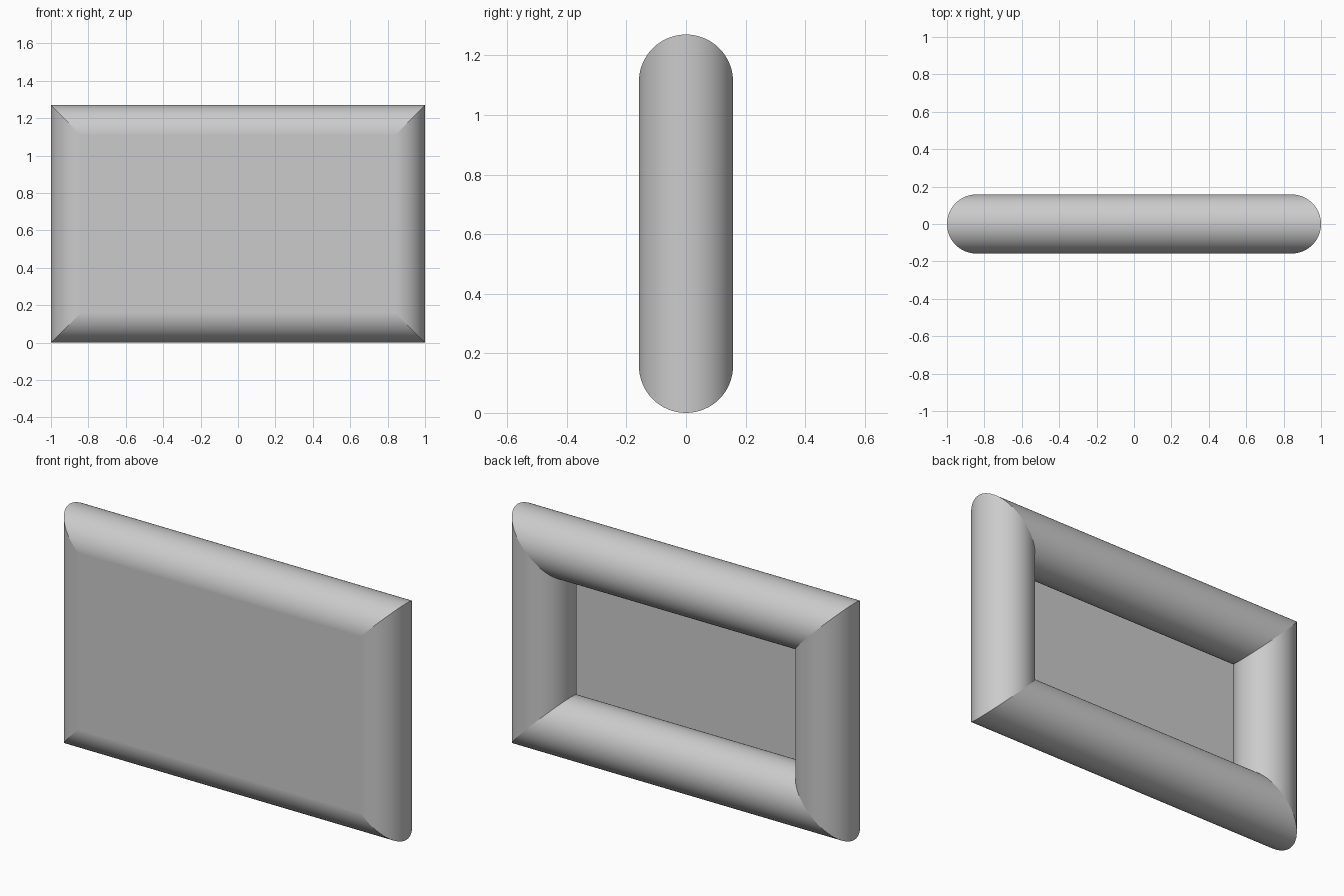
import bpy, bmesh, math

if "Cube" in bpy.data.objects:
    bpy.data.objects.remove(bpy.data.objects["Cube"])

W, H, R, N = 1.0, 1.27, 0.158, 64   # half width, height, tube radius, tube sides


def make_object(name, bm):
    mesh = bpy.data.meshes.new(name)
    bm.to_mesh(mesh)
    bm.free()
    obj = bpy.data.objects.new(name, mesh)
    bpy.context.collection.objects.link(obj)
    return obj


# Round tube frame with mitred corners: one elliptical ring per corner
bm = bmesh.new()
rings = []
for sx, sz in ((-1, -1), (1, -1), (1, 1), (-1, 1)):
    ring = []
    for i in range(N):
        a = 2 * math.pi * i / N
        out = R * math.cos(a)
        ring.append(bm.verts.new((sx * (W - R + out), R * math.sin(a),
                                  H / 2 + sz * (H / 2 - R + out))))
    rings.append(ring)
for k in range(4):
    p, q = rings[k], rings[(k + 1) % 4]
    for i in range(N):
        j = (i + 1) % N
        f = bm.faces.new((p[i], q[i], q[j], p[j]))
        f.smooth = True
bmesh.ops.recalc_face_normals(bm, faces=bm.faces)
# Keep the mitre seams crisp
for ring in rings:
    for i in range(N):
        bm.edges.get((ring[i], ring[(i + 1) % N])).smooth = False
make_object("tube_frame", bm)

# Flat front panel, tangent to the front of the tubes
bm = bmesh.new()
x, z0, z1 = W - R, R, H - R
bm.faces.new([bm.verts.new(c) for c in
              ((-x, -R, z0), (x, -R, z0), (x, -R, z1), (-x, -R, z1))])
make_object("front_panel", bm)
